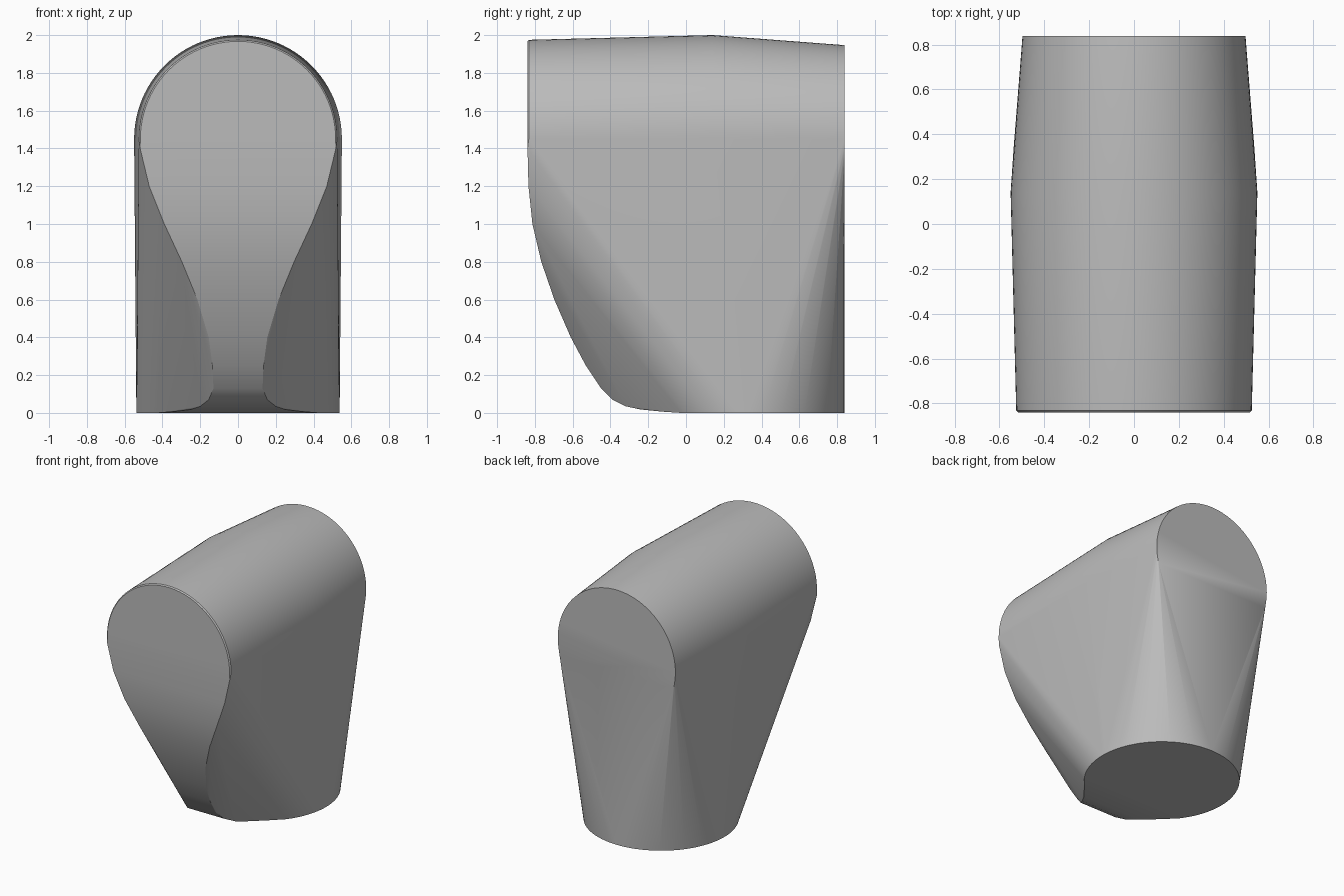
import bpy
import bmesh
from math import cos, sin, pi, radians

cube = bpy.data.objects.get("Cube")
if cube:
    bpy.data.objects.remove(cube, do_unlink=True)

SEGMENTS = 96
AXIS_Z = 1.45


def ring(radius, start=0, end=SEGMENTS):
    """Flat circle, or part of one, as coordinate pairs."""
    for i in range(start, end + 1):
        a = 2 * pi * i / SEGMENTS
        yield radius * cos(a), radius * sin(a)


points = []

# Upright barrel: back and middle circles, then the softly rounded front arc
for y, radius in ((0.838, 0.497), (0.14, 0.55)):
    points += [(x, y, AXIS_Z + z) for x, z in ring(radius)]
for y, radius in ((-0.832, 0.525), (-0.84, 0.517)):
    points += [(x, y, AXIS_Z + z) for x, z in ring(radius, 0, SEGMENTS // 2)]

# Round foot, open at the front where the curved nose sweeps into it
points += [(x, 0.3 + y, 0) for x, y in ring(0.538) if y > -0.33]

# Curved nose: depth, height and half width, from the barrel to the foot
nose = [
    (-0.839, 1.4, 0.518), (-0.834, 1.2, 0.47), (-0.813, 1.0, 0.39),
    (-0.766, 0.8, 0.297), (-0.697, 0.6, 0.215), (-0.61, 0.4, 0.155),
    (-0.53, 0.25, 0.135), (-0.45, 0.13, 0.13), (-0.39, 0.07, 0.155),
    (-0.32, 0.035, 0.2), (-0.24, 0.018, 0.25), (-0.13, 0.007, 0.34),
]
points += [(side * w, y, z) for y, z, w in nose for side in (-1, 1)]

# Wrap one taut skin around the sections
bm = bmesh.new()
for p in points:
    bm.verts.new(p)
hull = bmesh.ops.convex_hull(bm, input=bm.verts[:])
spare = {v for v in hull["geom_interior"] + hull["geom_unused"]
         if isinstance(v, bmesh.types.BMVert)}
bmesh.ops.delete(bm, geom=list(spare), context="VERTS")
bmesh.ops.dissolve_limit(bm, angle_limit=radians(0.5),
                         verts=bm.verts[:], edges=bm.edges[:])
bmesh.ops.recalc_face_normals(bm, faces=bm.faces[:])
mesh = bpy.data.meshes.new("body")
bm.to_mesh(mesh)
bm.free()

body = bpy.data.objects.new("body", mesh)
bpy.context.collection.objects.link(body)

# Plain grey finish
grey = bpy.data.materials.new("plain grey")
grey.use_nodes = True
colour = (0.5, 0.5, 0.5, 1)
grey.diffuse_color = colour
grey.node_tree.nodes["Principled BSDF"].inputs["Base Color"].default_value = colour
mesh.materials.append(grey)

bpy.ops.object.select_all(action="DESELECT")
body.select_set(True)
bpy.context.view_layer.objects.active = body
bpy.ops.object.shade_smooth_by_angle(angle=radians(25))
